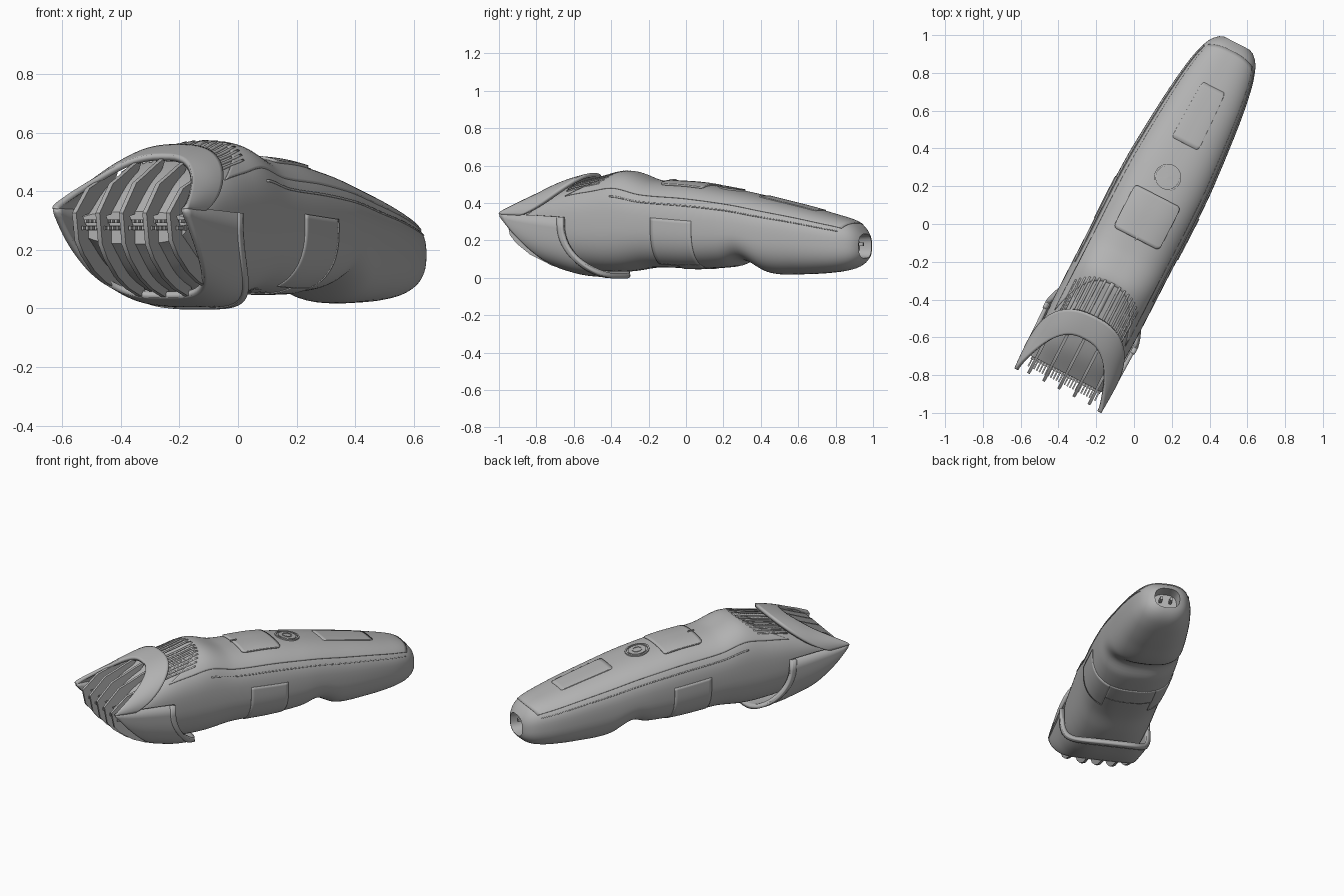
import bpy, bmesh
from math import sin, cos, pi, radians, sqrt
from mathutils import Matrix, Vector

cube = bpy.data.objects.get("Cube")
if cube:
    bpy.data.objects.remove(cube, do_unlink=True)

# The tool is modelled along y (head at -y) and then turned about z
PLACE = Matrix.Translation((0.068, 0.033, 0)) @ Matrix.Rotation(radians(-27.25), 4, 'Z')
made = []


def material(name, rgb):
    m = bpy.data.materials.new(name)
    m.use_nodes = True
    m.diffuse_color = (*rgb, 1)
    m.node_tree.nodes["Principled BSDF"].inputs["Base Color"].default_value = (*rgb, 1)
    return m


grey = material("plain grey", (0.45, 0.45, 0.45))


def build(name, verts, faces, thickness=0):
    me = bpy.data.meshes.new(name)
    me.from_pydata([tuple(v) for v in verts], [], faces)
    bm = bmesh.new()
    bm.from_mesh(me)
    bmesh.ops.recalc_face_normals(bm, faces=bm.faces)
    bm.to_mesh(me)
    bm.free()
    me.materials.append(grey)
    ob = bpy.data.objects.new(name, me)
    bpy.context.scene.collection.objects.link(ob)
    ob.matrix_world = PLACE
    if thickness:
        mod = ob.modifiers.new("thickness", 'SOLIDIFY')
        mod.thickness, mod.offset = thickness, 0
    made.append(ob)
    return ob


# Stations: (y, half width, bottom z, top z, z of widest line)
BODY = [(-0.93, 0.21, 0.22, 0.33, 0.29), (-0.8, 0.233, 0.11, 0.435, 0.31),
        (-0.65, 0.243, 0.055, 0.505, 0.31), (-0.5, 0.245, 0.035, 0.543, 0.31),
        (-0.37, 0.245, 0.035, 0.568, 0.31), (-0.21, 0.245, 0.055, 0.52, 0.3),
        (0.05, 0.247, 0.05, 0.5, 0.28), (0.25, 0.243, 0.06, 0.47, 0.27),
        (0.36, 0.236, 0.09, 0.45, 0.26), (0.5, 0.225, 0.025, 0.42, 0.24),
        (0.7, 0.205, 0.02, 0.375, 0.22), (0.86, 0.18, 0.03, 0.335, 0.2),
        (0.95, 0.155, 0.045, 0.31, 0.19), (1.0, 0.13, 0.065, 0.285, 0.18),
        (1.03, 0.1, 0.09, 0.25, 0.17)]
COMB = [(-1.03, 0.243, 0.27, 0.37, 0.34), (-0.95, 0.247, 0.17, 0.415, 0.335),
        (-0.84, 0.25, 0.095, 0.46, 0.33), (-0.72, 0.253, 0.055, 0.51, 0.32),
        (-0.59, 0.257, 0.025, 0.545, 0.31), (-0.43, 0.26, 0.015, 0.57, 0.3)]
POWER = 2.6


def station(table, y):
    """Smooth interpolation of a station table, with the squareness of the underside."""
    y = min(max(y, table[0][0]), table[-1][0])
    i = max(k for k in range(len(table) - 1) if table[k][0] <= y)
    a, b = table[i], table[i + 1]
    p, q = table[max(i - 1, 0)], table[min(i + 2, len(table) - 1)]
    h = b[0] - a[0]
    s = (y - a[0]) / h
    out = []
    for k in range(1, len(a)):
        m0 = (b[k] - p[k]) / (b[0] - p[0]) * h
        m1 = (q[k] - a[k]) / (q[0] - a[0]) * h
        out.append(a[k] + s * m0 + s * s * (3 * (b[k] - a[k]) - 2 * m0 - m1)
                   + s ** 3 * (2 * (a[k] - b[k]) + m0 + m1))
    return out + [3.6 if table is COMB else POWER]


def section(dims, y, t, off=0):
    """Point on a superellipse section; t is 0 at the left, a quarter turn at the top."""
    hw, zb, zt, zc, under = dims
    c, s = cos(t), sin(t)
    e = 2 / (POWER if s > 0 else under)
    half = (zt - zc if s > 0 else zc - zb) + off
    return Vector(((hw + off) * (1 if c > 0 else -1) * abs(c) ** e, y,
                   zc + half * (1 if s > 0 else -1) * abs(s) ** e))


def height(table, x, y, side=1):
    """Height of the upper or lower surface above x, y."""
    hw, zb, zt, zc, under = station(table, y)
    power = POWER if side > 0 else under
    k = max(1 - abs(x / hw) ** power, 0) ** (1 / power)
    return zc + k * (zt - zc if side > 0 else zb - zc)


def patch(name, table, y0, y1, t0, t1, off, thick, ny=12, nt=24):
    """Thin plate that follows a surface; y0 and y1 are functions of t."""
    verts, faces = [], []
    for i in range(nt + 1):
        t = t0 + (t1 - t0) * i / nt
        for j in range(ny + 1):
            y = y0(t) + (y1(t) - y0(t)) * j / ny
            verts.append(section(station(table, y), y, t, off))
    n = ny + 1
    for i in range(nt):
        for j in range(ny):
            a = i * n + j
            faces.append((a, a + 1, a + n + 1, a + n))
    return build(name, verts, faces, thick)


def at(value):
    return lambda t: value


def rounded(y, radius, half):
    """End of a top plate with rounded corners."""
    def end(t):
        k = min(max(abs(t - pi / 2) / half - 0.8, 0) / 0.2, 1)
        return y + radius * (1 - sqrt(1 - k * k))
    return end


def top_plate(name, y0, y1, half, radius, off, thick):
    patch(name, BODY, rounded(y0, radius, half), rounded(y1, -radius, half),
          pi / 2 - half, pi / 2 + half, off, thick, 14, 60)


def box(name, centre, size):
    bm = bmesh.new()
    bmesh.ops.create_cube(bm, size=1)
    verts = [Vector(centre) + Vector([a * b for a, b in zip(v.co, size)]) for v in bm.verts]
    faces = [[v.index for v in f.verts] for f in bm.faces]
    bm.free()
    return build(name, verts, faces)


# Handle body, whose last rings turn inwards to form the charging socket
ROUND, STEPS = 64, 90
rings = []
for i in range(STEPS + 1):
    y = BODY[0][0] + (BODY[-1][0] - BODY[0][0]) * i / STEPS
    rings.append((station(BODY, y), y))
rings += [((0.075, 0.105, 0.235, 0.17, POWER), 1.04), ((0.07, 0.11, 0.23, 0.17, POWER), 0.97)]
verts = [section(d, y, 2 * pi * k / ROUND) for d, y in rings for k in range(ROUND)]
faces = [(r * ROUND + k, r * ROUND + (k + 1) % ROUND,
          (r + 1) * ROUND + (k + 1) % ROUND, (r + 1) * ROUND + k)
         for r in range(len(rings) - 1) for k in range(ROUND)]
faces += [list(range(ROUND)), list(range(len(verts) - ROUND, len(verts)))]
build("handle_body", verts, faces)
for side in (-1, 1):
    box("socket_pin", (side * 0.03, 0.99, 0.18), (0.015, 0.05, 0.02))

# Raised upper shell with a seam along both sides, and a thin trim line below it
patch("upper_shell", BODY, lambda t: -0.4 - 0.6 * (1 - sin(t)),
      lambda t: 0.93 + 0.06 * sin(t), radians(35), radians(145), 0, 0.008, 70, 40)
for a in (22, 156):
    patch("side_trim", BODY, at(-0.38), at(0.95), radians(a), radians(a + 2), 0, 0.006, 70, 1)

# Top plates, slide mark and button
top_plate("slide_plate", -0.125, 0.13, radians(26), 0.025, 0.007, 0.012)
top_plate("display_plate", 0.44, 0.775, radians(14), 0.03, 0.004, 0.009)
box("slide_mark", (0, -0.115, height(BODY, 0, -0.115) + 0.014), (0.008, 0.04, 0.01))


def disc(name, y, radius, inner, rise):
    """Flat ring lying on the top surface."""
    n, vs, fs = 40, [], []
    for k in range(n):
        for r, up in ((radius, 0), (radius, rise), (inner, rise), (inner, 0)):
            x, yy = r * cos(2 * pi * k / n), y + r * sin(2 * pi * k / n)
            vs.append((x, yy, height(BODY, x, yy) + up))
    for k in range(n):
        a, b = 4 * k, 4 * ((k + 1) % n)
        fs += [(a + j, a + (j + 1) % 4, b + (j + 1) % 4, b + j) for j in range(4)]
    build(name, vs, fs)


disc("button_rim", 0.24, 0.072, 0.062, 0.012)
disc("button_face", 0.24, 0.054, 0.001, 0.01)
disc("button_ring", 0.24, 0.03, 0.024, 0.013)

# Latch panels on both sides, and the grip band beneath
for a, b in ((-62, 4), (176, 242)):
    patch("side_latch", BODY, at(-0.125), at(0.12), radians(a), radians(b), 0, 0.008)
patch("under_band", BODY, at(-0.02), at(0.12), radians(242), radians(298), 0, 0.008)

# Fan of ridges on the neck
for k in range(15):
    t = radians(48 + 6 * k)
    patch("neck_ridge", BODY, at(-0.66), at(-0.39 - 0.28 * (1 - sin(t))),
          t - 0.02, t + 0.02, 0, 0.012, 10, 1)

# Comb: upper arch, lower scoop and thick rear rim
patch("comb_arch", COMB, lambda t: -1.03 + 0.31 * sin(t) ** 2,
      lambda t: -0.9 + 0.31 * sin(t) ** 0.8, 0.001, pi - 0.001, 0.005, 0.022, 10, 48)


def scoop_front(t):
    return -1.03 + 0.33 * abs(sin(t)) ** 1.3


def scoop_rear(t):
    return -0.64 + 0.21 * abs(sin(t)) ** 1.5


patch("comb_scoop", COMB, scoop_front, scoop_rear, pi - 0.02, 2 * pi + 0.02, 0.003, 0.022, 14, 48)
patch("comb_rim", COMB, lambda t: scoop_rear(t) - 0.035, scoop_rear,
      pi - 0.02, 2 * pi + 0.02, 0.008, 0.022, 3, 48)

# Comb guide teeth: fins that follow the comb surfaces and fork round the blade
for k in range(-2, 3):
    x = 0.09 * k
    upper = [(y, height(COMB, x, y)) for y in (-0.92, -0.85, -0.78, -0.7)]
    lower = [(y, height(COMB, x, y, -1) - 0.012)
             for y in (-0.65, -0.72, -0.8, -0.88, -0.96, -1.0)]
    back = [(-0.72, upper[-1][1] - 0.03), (-0.86, 0.335), (-0.97, 0.315),
            (-0.9, 0.23), (-0.7, lower[0][1] + 0.06)]
    outline = [(-1.02, 0.325)] + upper + back + lower
    n = len(outline)
    verts = [(x + s * 0.008, y, z) for s in (-1, 1) for y, z in outline]
    faces = [list(range(n)), list(range(n, 2 * n))]
    faces += [(i, (i + 1) % n, n + (i + 1) % n, n + i) for i in range(n)]
    build("comb_tooth", verts, faces)

# Cutting blades with fine teeth
box("fixed_blade", (0, -0.9, 0.275), (0.41, 0.09, 0.018))
box("moving_blade", (0, -0.89, 0.3), (0.39, 0.08, 0.02))
for k in range(25):
    x = -0.198 + 0.0165 * k
    box("fixed_blade_tooth", (x, -0.962, 0.275), (0.008, 0.05, 0.014))
    box("moving_blade_tooth", (x, -0.943, 0.298), (0.008, 0.04, 0.012))

# Smooth shading with sharp edges kept
bpy.ops.object.select_all(action='DESELECT')
for ob in made:
    ob.select_set(True)
bpy.context.view_layer.objects.active = made[0]
bpy.ops.object.shade_smooth_by_angle(angle=radians(35))
